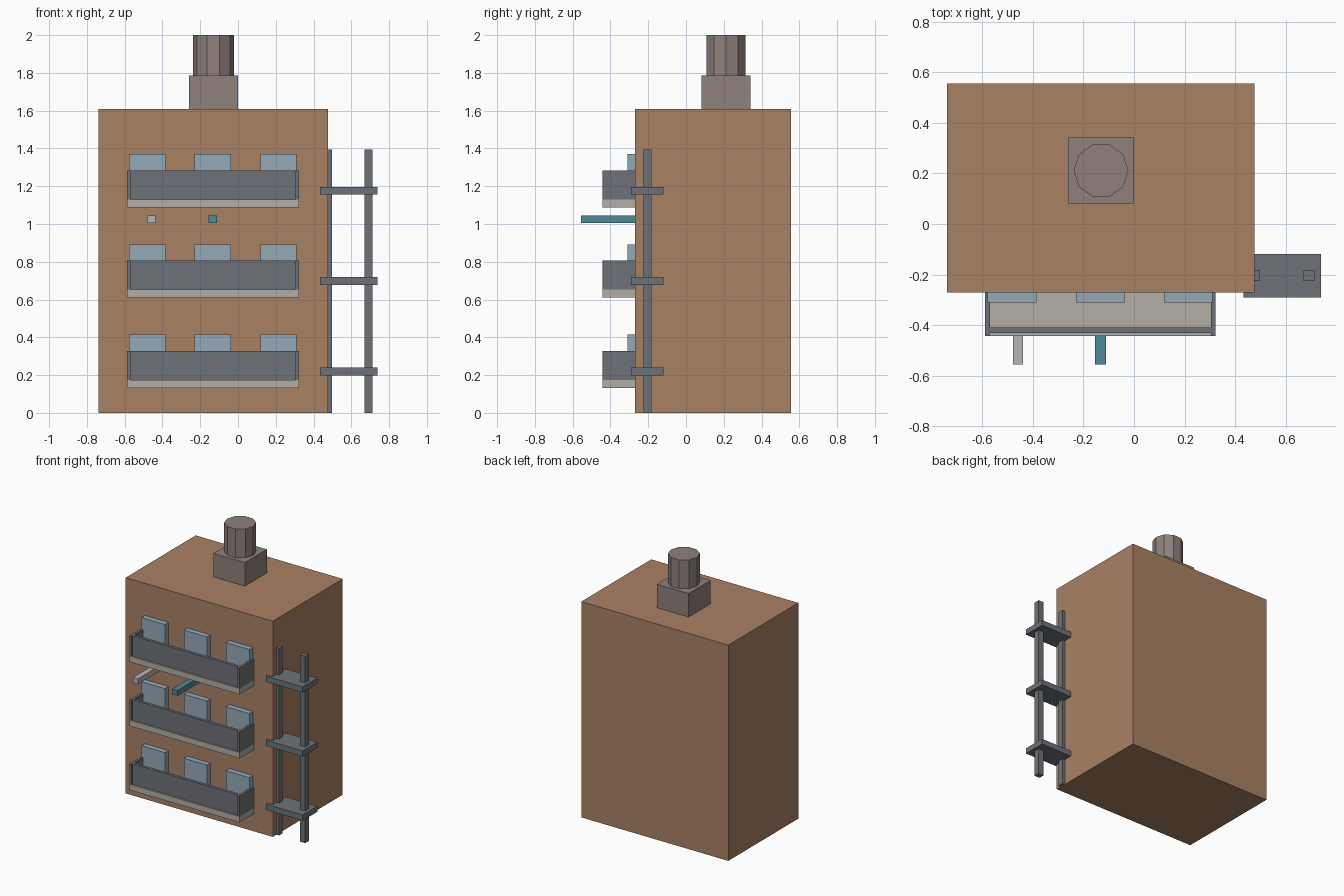
import bpy, math

if "Cube" in bpy.data.objects:
    bpy.data.objects.remove(bpy.data.objects["Cube"])


def material(name, rgb):
    m = bpy.data.materials.new(name)
    m.diffuse_color = (*[(c / 255) ** 2.2 for c in rgb], 1)
    m.use_nodes = True
    m.node_tree.nodes["Principled BSDF"].inputs["Base Color"].default_value = m.diffuse_color
    return m


BRICK = material("brick", (168, 128, 100))
STONE = material("chimney_stone", (142, 128, 124))
SLAB = material("pale_concrete", (178, 173, 164))
METAL = material("dark_metal", (109, 113, 118))
GLASS = material("window_blue", (148, 168, 184))
TEAL = material("teal_paint", (80, 135, 152))
LIGHT = material("light_metal", (180, 180, 180))


def box(name, x, y, z, mat):
    """Box from (min, max) ranges on each axis."""
    bpy.ops.mesh.primitive_cube_add(
        size=1, location=[(a + b) / 2 for a, b in (x, y, z)])
    ob = bpy.context.object
    ob.name = name
    ob.scale = [b - a for a, b in (x, y, z)]
    bpy.ops.object.transform_apply(location=False, rotation=False, scale=True)
    ob.data.materials.append(mat)
    return ob


WALL = -0.27      # front wall plane
STEP = 0.478      # storey height

# Main block
box("building_body", (-0.738, 0.476), (WALL, 0.555), (0, 1.61), BRICK)

# Chimney: square base and ten-sided pot
box("chimney_base", (-0.26, 0), (0.081, 0.341), (1.61, 1.785), STONE)
bpy.ops.mesh.primitive_cylinder_add(
    vertices=10, radius=0.108, depth=0.215,
    location=(-0.13, 0.211, 1.8925), rotation=(0, 0, math.pi / 2))
pot = bpy.context.object
pot.name = "chimney_pot"
pot.data.materials.append(STONE)

for i in range(3):
    h = i * STEP
    rail_z = (0.175 + h, 0.328 + h)
    # Balcony slab and railing panels
    box(f"balcony_slab_{i}", (-0.588, 0.322), (-0.442, WALL), (0.132 + h, 0.175 + h), SLAB)
    box(f"balcony_front_rail_{i}", (-0.568, 0.304), (-0.431, -0.409), rail_z, METAL)
    box(f"balcony_left_rail_{i}", (-0.588, -0.568), (-0.442, WALL), rail_z, METAL)
    box(f"balcony_right_rail_{i}", (0.304, 0.322), (-0.442, WALL), rail_z, METAL)
    # Windows behind the balcony
    for j in range(3):
        x = -0.578 + j * 0.348
        box(f"window_{i}_{j}", (x, x + 0.193), (-0.311, WALL), (0.175 + h, 0.414 + h), GLASS)
    # Fire escape landing
    box(f"escape_landing_{i}", (0.433, 0.738), (-0.291, -0.118), (0.199 + h, 0.241 + h), METAL)

# Fire escape posts
for name, x in (("inner", 0.454), ("outer", 0.67)):
    box(f"escape_post_{name}", (x, x + 0.043), (-0.226, -0.183), (0, 1.394), METAL)

# Poles projecting from the wall
box("light_pole", (-0.479, -0.438), (-0.555, WALL), (1.004, 1.044), LIGHT)
box("teal_pole", (-0.155, -0.111), (-0.555, WALL), (1.004, 1.044), TEAL)
